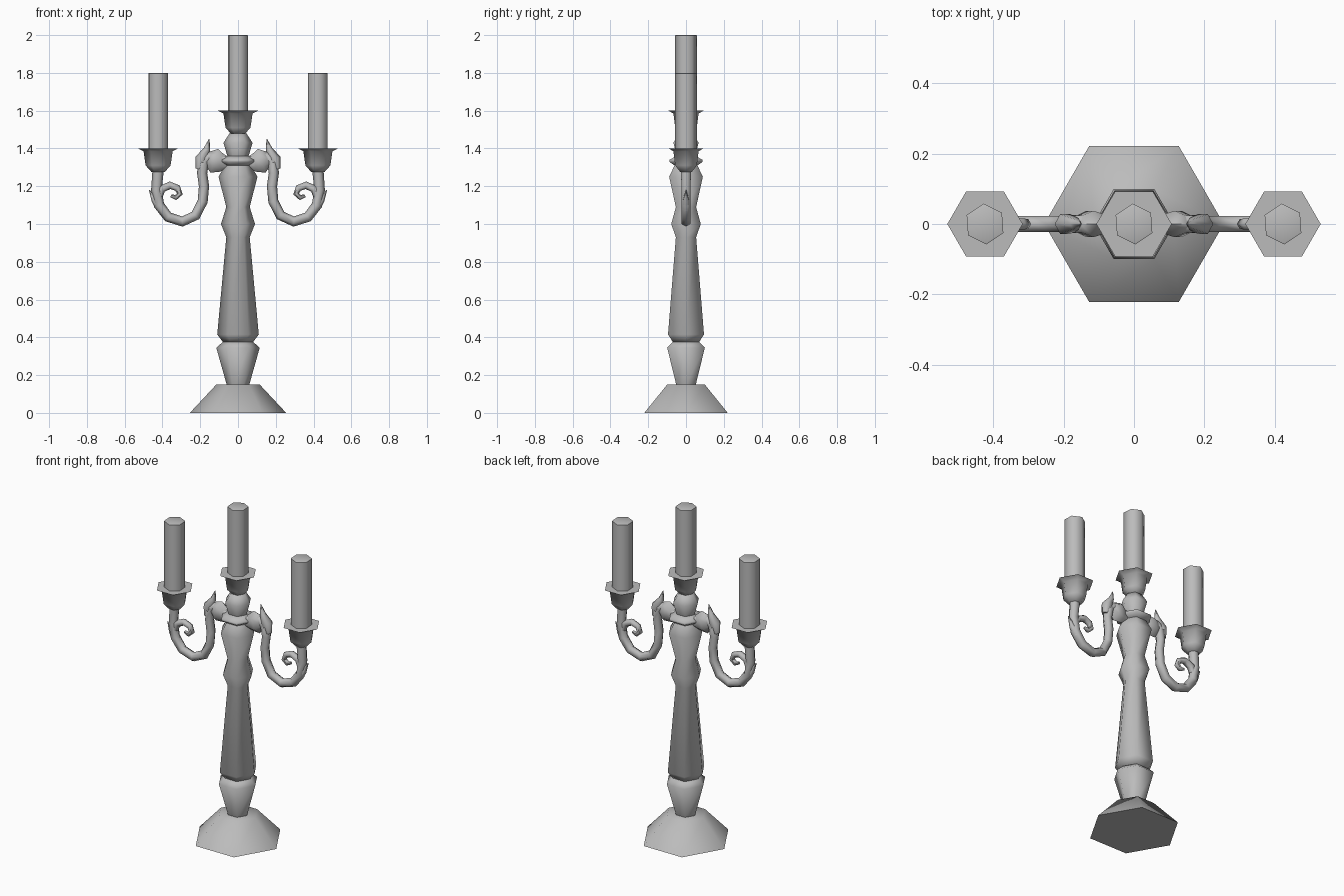
import bpy, bmesh, math
from mathutils import Vector

cube = bpy.data.objects.get("Cube")
if cube:
    bpy.data.objects.remove(cube, do_unlink=True)

metal = bpy.data.materials.new("plain_grey")
metal.use_nodes = True
GREY = (0.5, 0.5, 0.5, 1)
metal.diffuse_color = GREY
metal.node_tree.nodes["Principled BSDF"].inputs["Base Color"].default_value = GREY


def skin(name, rings, angle=62):
    """Join equal vertex rings into a capped solid."""
    bm = bmesh.new()
    loops = [[bm.verts.new(p) for p in ring] for ring in rings]
    n = len(loops[0])
    for a, b in zip(loops, loops[1:]):
        for i in range(n):
            j = (i + 1) % n
            bm.faces.new((a[i], a[j], b[j], b[i]))
    bm.faces.new(loops[0])
    bm.faces.new(loops[-1])
    bmesh.ops.recalc_face_normals(bm, faces=bm.faces)
    mesh = bpy.data.meshes.new(name)
    bm.to_mesh(mesh)
    bm.free()
    mesh.materials.append(metal)
    ob = bpy.data.objects.new(name, mesh)
    bpy.context.collection.objects.link(ob)
    bpy.ops.object.select_all(action="DESELECT")
    ob.select_set(True)
    bpy.context.view_layer.objects.active = ob
    bpy.ops.object.shade_smooth_by_angle(angle=math.radians(angle))
    return ob


def turned(name, profile, x=0, z=0, turn=0):
    """Six-sided turned part from (radius, height) pairs."""
    angles = [math.radians(60 * i + turn) for i in range(6)]
    return skin(name, [[(x + r * math.cos(a), r * math.sin(a), z + h) for a in angles]
                       for r, h in profile])


def swept(name, path, side, flat=1):
    """Six-sided tube along (x, z, radius) points in the XZ plane."""
    pts = [Vector((side * x, 0, z)) for x, z, r in path]
    rings = []
    for i, p in enumerate(pts):
        along = (pts[min(i + 1, len(pts) - 1)] - pts[max(i - 1, 0)]).normalized()
        across = Vector((along.z, 0, -along.x))
        r = path[i][2]
        rings.append([p + across * r * math.cos(k * math.pi / 3)
                      + Vector((0, flat * r * math.sin(k * math.pi / 3), 0)) for k in range(6)])
    return skin(name, rings)


# Central stand
turned("base", [(.255, 0), (.115, .15)])
turned("lower_vase", [(.06, .15), (.115, .345), (.075, .38)])
turned("shaft", [(.08, .375), (.11, .415), (.062, .93), (.09, 1.0), (.062, 1.09),
                 (.103, 1.25), (.07, 1.31)])
turned("collar", [(.06, 1.305), (.1, 1.328), (.1, 1.34), (.06, 1.36)])
turned("upper_bead", [(.055, 1.355), (.077, 1.43), (.045, 1.48)])

# Cups and candles
CUP = [(.035, -.125), (.066, -.09), (.077, -.015), (.107, 0)]
CANDLE = [(.058, -.01), (.058, .398), (.053, .4)]
for label, x, z in (("centre", 0, 1.6), ("left", .423, 1.4), ("right", -.423, 1.4)):
    turned(label + "_cup", CUP, x, z)
    turned(label + "_candle", CANDLE, x, z, 34)

# Side arms with knobs, thorns and curls
ARM = [(.05, 1.33, .028), (.155, 1.355, .028), (.18, 1.335, .029), (.19, 1.27, .027),
       (.18, 1.2, .027), (.187, 1.12, .027), (.225, 1.045, .027), (.295, 1.013, .027),
       (.37, 1.037, .027), (.418, 1.1, .028), (.432, 1.18, .028), (.423, 1.285, .03)]
KNOB = [(.05, 1.32, .03), (.09, 1.325, .05), (.125, 1.335, .066), (.165, 1.35, .035)]
TOP_THORN = [(.205, 1.29, .02), (.195, 1.345, .032), (.165, 1.395, .018), (.152, 1.45, .002)]
OUTER_THORN = [(.41, 1.08, .022), (.44, 1.125, .018), (.47, 1.18, .002)]
CURL = [(.43, 1.12, .022), (.405, 1.185, .022), (.36, 1.205, .02), (.32, 1.19, .018),
        (.308, 1.16, .016), (.33, 1.14, .014), (.355, 1.15, .008)]
for label, side in (("left", 1), ("right", -1)):
    swept(label + "_arm", ARM, side)
    swept(label + "_knob", KNOB, side, .65)
    swept(label + "_top_thorn", TOP_THORN, side)
    swept(label + "_outer_thorn", OUTER_THORN, side)
    swept(label + "_curl", CURL, side)
